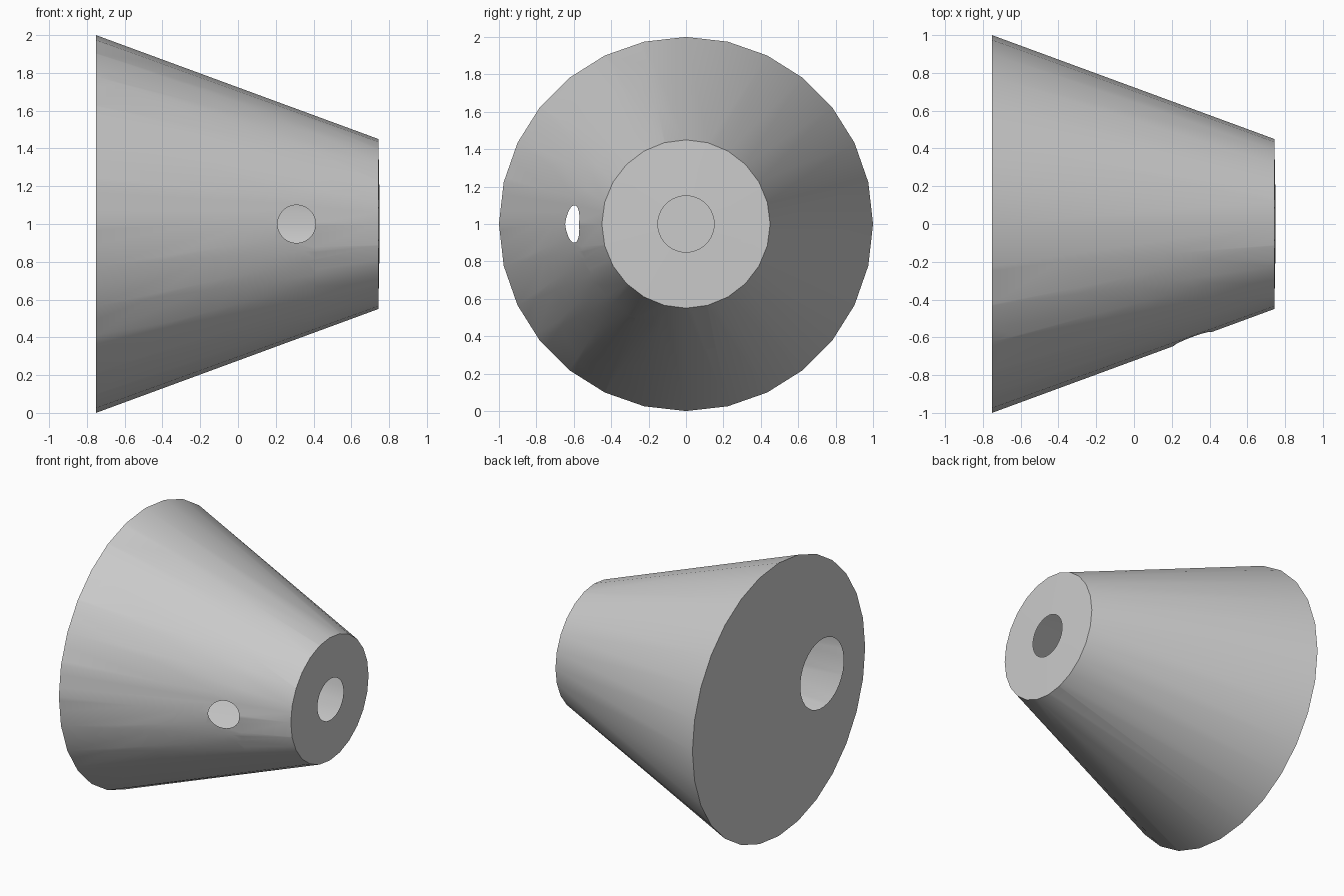
import bpy, bmesh
from math import cos, sin, tau
from mathutils import Vector

if "Cube" in bpy.data.objects:
    bpy.data.objects.remove(bpy.data.objects["Cube"])

X_BIG, X_RIM, X_TIP = -0.752, 0.743, 0.752


def ring(bm, x, radius, sides):
    return [bm.verts.new((x, radius * cos(tau * i / sides), 1 + radius * sin(tau * i / sides)))
            for i in range(sides)]


def carve(bm, centre, u, v, radius, wanted, sides=32):
    """Cut a round opening in the thin skin, looking along the axis u x v."""
    work = [f for f in bm.faces if wanted(f)]
    for i in range(sides):
        a = tau * i / sides
        normal = u * cos(a) + v * sin(a)
        point = centre + normal * radius
        geom = set(work)
        for f in work:
            geom.update(f.edges)
            geom.update(f.verts)
        res = bmesh.ops.bisect_plane(bm, geom=list(geom), dist=1e-6,
                                     plane_co=point, plane_no=normal)
        work = [f for f in res["geom"] if isinstance(f, bmesh.types.BMFace)
                and (f.calc_center_median() - point).dot(normal) < 0]
    bmesh.ops.delete(bm, geom=work, context="FACES")


bm = bmesh.new()
big = ring(bm, X_BIG, 1.0, 28)
small = ring(bm, X_RIM, 0.45, 24)

# Tapered wall between the two rims
i = j = 0
while i < 28 or j < 24:
    if (i + 1) / 28 <= (j + 1) / 24:
        bm.faces.new((big[i], big[(i + 1) % 28], small[j % 24]))
        i += 1
    else:
        bm.faces.new((big[i % 28], small[(j + 1) % 24], small[j]))
        j += 1

# Flat big end and very slightly domed small end
bm.faces.new(big)
tip = bm.verts.new((X_TIP, 0, 1))
for k in range(24):
    bm.faces.new((small[k], small[(k + 1) % 24], tip))
bmesh.ops.recalc_face_normals(bm, faces=bm.faces[:])

# Openings: big end (off centre), small end (centred), front wall
X, Y, Z = Vector((1, 0, 0)), Vector((0, 1, 0)), Vector((0, 0, 1))
bm.normal_update()
carve(bm, Vector((0, -0.5, 1)), Y, Z, 0.25, lambda f: f.normal.x < -0.9)
bm.normal_update()
carve(bm, Vector((0, 0, 1)), Y, Z, 0.15, lambda f: f.normal.x > 0.9)
bm.normal_update()
carve(bm, Vector((0.31, 0, 1)), X, Z, 0.10,
      lambda f: abs(f.normal.x) < 0.9 and f.normal.y < -0.3)

mesh = bpy.data.meshes.new("hollow_cone")
bm.to_mesh(mesh)
bm.free()
shell = bpy.data.objects.new("hollow_cone", mesh)
bpy.context.collection.objects.link(shell)
bpy.context.view_layer.objects.active = shell
shell.select_set(True)
bpy.ops.object.shade_smooth_by_angle(angle=0.6)
